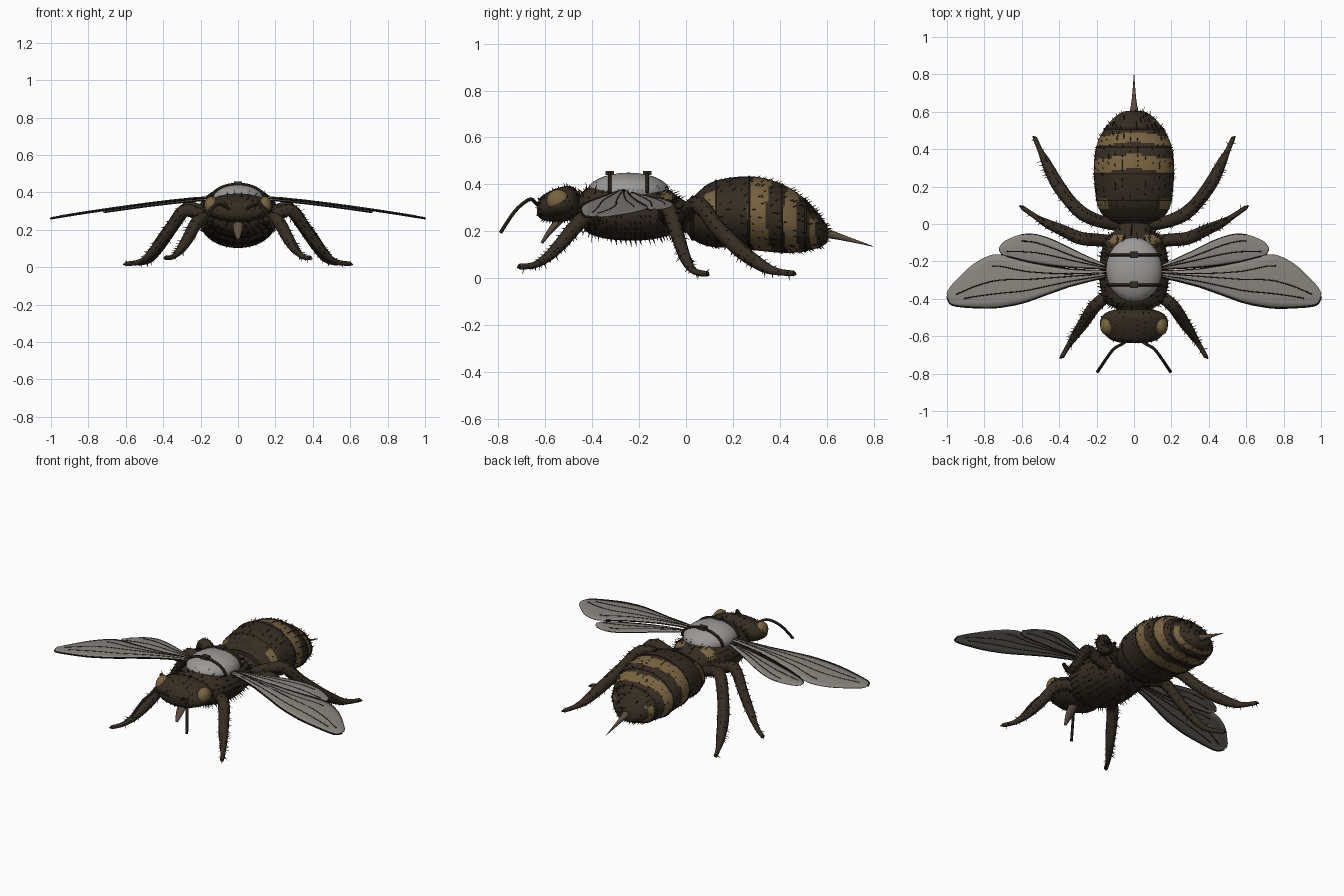
import bpy, bmesh, math, random
from mathutils import Vector

random.seed(4)
cube = bpy.data.objects.get("Cube")
if cube:
    bpy.data.objects.remove(cube)


def material(name, r, g, b):
    m = bpy.data.materials.new(name)
    m.use_nodes = True
    m.diffuse_color = (r, g, b, 1)
    m.node_tree.nodes["Principled BSDF"].inputs["Base Color"].default_value = (r, g, b, 1)
    return m


BROWN = material("dark brown", .036, .026, .016)
TAN = material("tan", .19, .125, .05)
HAIR = material("hair black brown", .016, .012, .008)
GREY = material("shield grey", .33, .32, .31)
WING = material("wing grey", .26, .24, .215)
STING = material("sting brown", .11, .075, .05)


def finish(name, bm, mats, smooth=True):
    bmesh.ops.recalc_face_normals(bm, faces=bm.faces[:])
    mesh = bpy.data.meshes.new(name)
    bm.to_mesh(mesh)
    bm.free()
    for m in mats:
        mesh.materials.append(m)
    mesh.polygons.foreach_set("use_smooth", [smooth] * len(mesh.polygons))
    ob = bpy.data.objects.new(name, mesh)
    bpy.context.collection.objects.link(ob)
    return ob


def spline(pts, steps):
    """Catmull-Rom through tuples of any length."""
    out = []
    for i in range(len(pts) - 1):
        a, b, c, d = (pts[max(0, min(len(pts) - 1, i + k))] for k in (-1, 0, 1, 2))
        for s in range(steps):
            t = s / steps
            out.append([q + .5 * t * (r - p + t * (2*p - 5*q + 4*r - w + t * (3*(q - r) + w - p)))
                        for p, q, r, w in zip(a, b, c, d)])
    return out + [list(pts[-1])]


def sweep(name, pts, mats, upright=False, steps=4, sides=8, rule=None):
    """Elliptical rings along x, y, z, half width, half height."""
    rows = spline(pts, steps)
    bm = bmesh.new()
    rings = []
    for i, (x, y, z, rx, rz) in enumerate(rows):
        t = Vector((0, 1, 0))
        if not upright:
            t = Vector(rows[min(i + 1, len(rows) - 1)][:3]) - Vector(rows[max(i - 1, 0)][:3])
        side = t.cross(Vector((0, 0, 1))).normalized()
        up = side.cross(t).normalized()
        ring = []
        for k in range(sides):
            a = math.tau * k / sides
            ring.append(bm.verts.new(Vector((x, y, z)) + side * rx * math.cos(a) + up * rz * math.sin(a)))
        rings.append(ring)
    for r, q in zip(rings, rings[1:]):
        for k in range(sides):
            j = (k + 1) % sides
            f = bm.faces.new((r[k], r[j], q[j], q[k]))
            if rule:
                f.material_index = rule(f.calc_center_median())
    bm.faces.new(rings[0])
    bm.faces.new(rings[-1])
    return finish(name, bm, mats)


def bristles(name, ob, count, length, lean, width=.004):
    """Thin spikes scattered over a part, leaning one way."""
    bm = bmesh.new()
    polys = [p for p in ob.data.polygons if len(p.vertices) == 4]
    for p in random.choices(polys, weights=[q.area for q in polys], k=count):
        n = p.normal
        u = n.orthogonal().normalized()
        v = n.cross(u)
        tip = bm.verts.new(p.center + (n * .7 + Vector(lean)).normalized() * length * random.uniform(.5, 1.2))
        base = [bm.verts.new(p.center - n * .003 + (u * math.cos(a) + v * math.sin(a)) * width) for a in (0, 2.1, 4.2)]
        for k in range(3):
            bm.faces.new((base[k], base[(k + 1) % 3], tip))
    finish(name, bm, [HAIR], False)


def ellipsoid(name, loc, radii, mat):
    bm = bmesh.new()
    bmesh.ops.create_uvsphere(bm, u_segments=24, v_segments=14, radius=1)
    for v in bm.verts:
        v.co = Vector(a * b + c for a, b, c in zip(v.co, radii, loc))
    return finish(name, bm, [mat])


# Abdomen with tan bands
def band(c):
    y = c.y + .03 * abs(c.x) / .2
    low = c.z < .25
    if .30 < y < .375 or .445 < y < .495 or (low and .545 < y < .57):
        return 1
    return int(.08 < c.y < .13 and abs(c.x) > .13 and c.z > .28)


abdomen = sweep("abdomen", [
    (0, -.01, .26, .06, .05), (0, .03, .255, .15, .09), (0, .1, .27, .195, .135),
    (0, .2, .28, .21, .15), (0, .3, .275, .215, .157), (0, .4, .257, .205, .148),
    (0, .48, .235, .175, .125), (0, .55, .21, .125, .085), (0, .595, .19, .07, .045),
    (0, .605, .185, .03, .02)], [BROWN, TAN], True, 8, 32, band)
bristles("abdomen_hair", abdomen, 450, .022, (0, .9, 0))
for i, (y, z, rx, rz) in enumerate([(.03, .256, .155, .095), (.13, .273, .203, .143),
                                    (.27, .277, .216, .158), (.41, .254, .204, .148),
                                    (.51, .225, .16, .112)]):
    sweep(f"abdomen_ridge_{i + 1}", [(0, y - .012, z, rx - .008, rz - .008), (0, y, z, rx + .004, rz + .004),
                                     (0, y + .006, z, rx - .01, rz - .01)], [HAIR], True, 2, 32)
sweep("sting", [(0, .57, .2, .03, .025), (0, .66, .175, .013, .013), (0, .8, .135, .001, .001)], [STING])

# Thorax, neck and waist
thorax = sweep("thorax", [
    (0, -.48, .31, .05, .035), (0, -.45, .3, .1, .06), (0, -.42, .29, .15, .095),
    (0, -.35, .285, .178, .115), (0, -.25, .28, .185, .12), (0, -.15, .28, .175, .115),
    (0, -.08, .28, .15, .1), (0, -.03, .27, .1, .075), (0, .03, .26, .07, .05)],
    [BROWN, TAN], True, 5, 28, lambda c: int(-.11 < c.y < -.06 and .07 < abs(c.x) < .13 and c.z > .31))
bristles("thorax_hair", thorax, 550, .03, (0, .3, -.3))

# Shield on the back, with two straps and buckles
ellipsoid("back_shield", (0, -.245, .37), (.15, .175, .08), GREY)
for name, y in (("front", -.325), ("rear", -.165)):
    arc = [(.142 * math.cos(a), y, .365 + .08 * math.sin(a), .008, .008)
           for a in (math.pi * k / 10 for k in range(11))]
    sweep(name + "_strap", arc, [HAIR], False, 2, 6)
    bm = bmesh.new()
    bmesh.ops.create_cube(bm, size=1)
    for v in bm.verts:
        v.co = Vector((v.co.x * .045, y + v.co.y * .035, .449 + v.co.z * .018))
    finish(name + "_buckle", bm, [BROWN], False)

# Head
head = sweep("head", [
    (0, -.635, .295, .07, .025), (0, -.615, .3, .13, .05), (0, -.56, .31, .178, .07),
    (0, -.5, .32, .175, .074), (0, -.465, .32, .13, .055), (0, -.455, .32, .05, .03)],
    [BROWN], True, 5, 28)
bristles("head_hair", head, 120, .014, (0, -.2, .2))
sweep("tongue", [(0, -.53, .26, .03, .02), (0, -.58, .2, .025, .012), (0, -.615, .15, .008, .006)], [STING])


# Wings are sheets lofted between front and rear edges
def wing_z(x):
    return .37 - .11 * max(0, (x - .16) / .84) ** 1.25


def wing(name, s, stations, drop, veins):
    rows = spline(stations, 4)
    cols = 8
    bm = bmesh.new()
    grid = []
    for x, front, back in rows:
        grid.append([bm.verts.new((s * x, front + (back - front) * k / cols,
                                   wing_z(x) - drop + .006 * math.sin(math.pi * k / cols)))
                     for k in range(cols + 1)])
    for a, b in zip(grid, grid[1:]):
        for k in range(cols):
            bm.faces.new((a[k], b[k], b[k + 1], a[k + 1]))
    ob = finish(name, bm, [WING])
    mod = ob.modifiers.new("thickness", "SOLIDIFY")
    mod.thickness, mod.offset = .004, 0
    # Veins follow a changing fraction of the wing's depth
    for i, (f0, f1, end, r) in enumerate(veins):
        path = []
        last = int(end * (len(rows) - 1))
        for j in range(0, last + 1, 2):
            x, front, back = rows[j]
            f = f0 + (f1 - f0) * j / last
            path.append((s * x, front + (back - front) * f,
                         wing_z(x) - drop + .006 * math.sin(math.pi * f), r, r))
        sweep(f"{name}_vein_{i + 1}", path, [HAIR], False, 1, 5)


FORE = [(.15, -.285, -.25), (.35, -.335, -.24), (.57, -.415, -.2), (.68, -.44, -.17), (.76, -.45, -.165),
        (.86, -.448, -.215), (.95, -.44, -.3), (.985, -.425, -.34), (1, -.39, -.37)]
HIND = [(.15, -.24, -.22), (.3, -.235, -.15), (.42, -.225, -.09), (.52, -.212, -.055),
        (.6, -.2, -.055), (.68, -.18, -.085), (.71, -.16, -.11), (.72, -.14, -.13)]
FORE_VEINS = [(0, .01, 1, .005), (.3, .25, .7, .004), (.6, .45, .8, .004), (.7, .8, .55, .004), (1, .99, .4, .004)]
HIND_VEINS = [(0, .02, .9, .004), (.4, .35, .75, .004), (.6, .75, .6, .004), (1, .98, .6, .003)]

# Legs: x, y, z, radius from hip to foot
LEGS = {
    "front": [(.1, -.36, .24, .03), (.2, -.43, .26, .034), (.27, -.53, .15, .03), (.31, -.59, .09, .022),
              (.35, -.65, .055, .014), (.385, -.71, .05, .012)],
    "middle": [(.1, -.09, .25, .03), (.2, -.085, .28, .034), (.29, -.075, .3, .034), (.38, -.035, .18, .03),
               (.46, .0, .08, .024), (.52, .035, .03, .015), (.6, .09, .018, .012)],
    "rear": [(.08, -.01, .25, .03), (.2, .02, .3, .034), (.28, .06, .31, .036), (.35, .13, .22, .034),
             (.42, .23, .12, .034), (.47, .33, .05, .025), (.5, .39, .028, .015), (.53, .46, .02, .012)],
}
ANTENNA = [(.03, -.62, .3), (.07, -.645, .325), (.11, -.67, .335), (.155, -.73, .285), (.195, -.79, .195)]

for side, s in (("left", 1), ("right", -1)):
    wing(side + "_forewing", s, FORE, 0, FORE_VEINS)
    wing(side + "_hindwing", s, HIND, .012, HIND_VEINS)
    ellipsoid(side + "_eye", (s * .143, -.545, .328), (.038, .05, .05), TAN)
    sweep(side + "_antenna", [(s * x, y, z, .008, .008) for x, y, z in ANTENNA], [HAIR])
    for part, pts in LEGS.items():
        leg = sweep(f"{side}_{part}_leg", [(s * x, y, z, r, r) for x, y, z, r in pts], [BROWN])
        bristles(f"{side}_{part}_leg_hair", leg, 90, .024, (s * .4, 0, -.4))
        # Claws
        x, y, z, r = pts[-1]
        for k in (-1, 1):
            sweep(f"{side}_{part}_claw_{'inner' if k < 0 else 'outer'}",
                  [(s * x, y, z, .009, .009), (s * (x + k * .012), y + k * .008 * (1 if y > 0 else -1), z - .004, .004, .004)],
                  [HAIR], False, 2, 5)
